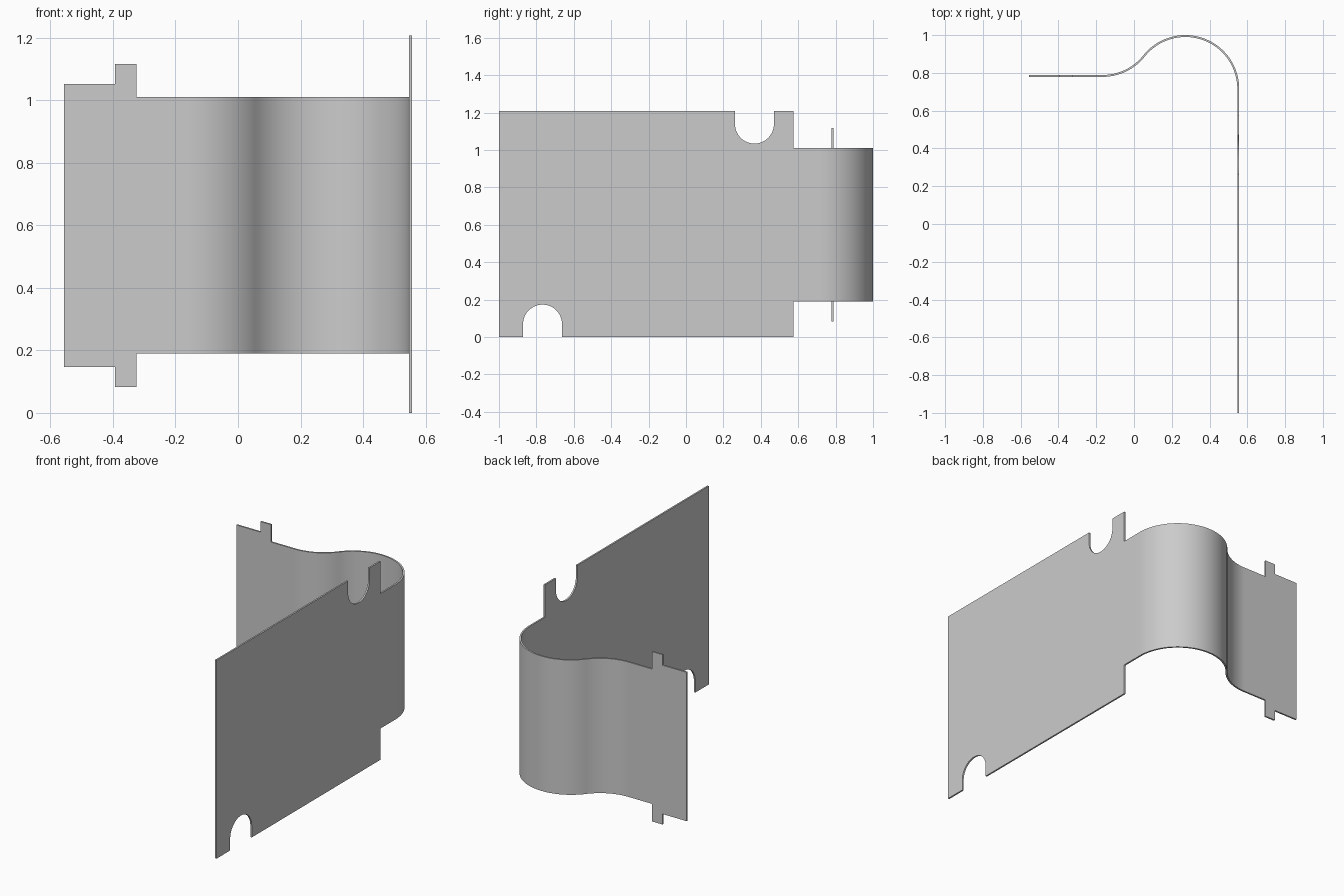
import bpy
import bmesh
from math import pi, cos, sin, atan2, sqrt
from mathutils import Vector

cube = bpy.data.objects.get("Cube")
if cube:
    bpy.data.objects.remove(cube)

THICK = 0.01
HEIGHT = 1.207

grey = bpy.data.materials.new("sheet_grey")
grey.use_nodes = True
colour = (0.6, 0.6, 0.6, 1)
grey.diffuse_color = colour
grey.node_tree.nodes["Principled BSDF"].inputs["Base Color"].default_value = colour


def extrude_outline(name, points, depth):
    """Make a solid by pushing a closed 3D outline along a vector."""
    bm = bmesh.new()
    face = bm.faces.new([bm.verts.new(p) for p in points])
    geom = bmesh.ops.extrude_face_region(bm, geom=[face])["geom"]
    moved = [g for g in geom if isinstance(g, bmesh.types.BMVert)]
    bmesh.ops.translate(bm, verts=moved, vec=Vector(depth))
    bmesh.ops.recalc_face_normals(bm, faces=bm.faces)
    mesh = bpy.data.meshes.new(name)
    bm.to_mesh(mesh)
    bm.free()
    mesh.materials.append(grey)
    obj = bpy.data.objects.new(name, mesh)
    bpy.context.collection.objects.link(obj)
    bpy.ops.object.select_all(action='DESELECT')
    obj.select_set(True)
    bpy.context.view_layer.objects.active = obj
    bpy.ops.object.shade_smooth_by_angle(angle=pi / 6)
    return obj


def arc(cx, cy, r, a0, a1, n=32):
    return [(cx + r * cos(a0 + (a1 - a0) * i / n),
             cy + r * sin(a0 + (a1 - a0) * i / n)) for i in range(n + 1)]


# Flat panel with a round-ended notch in each long edge
right = 0.557
panel_end = 0.575
notch_r, notch_depth = 0.104, 0.069
outline = [(-1, 0)]
outline += [(-0.871, 0)] + arc(-0.767, notch_depth, notch_r, pi, 0) + [(-0.663, 0)]
outline += [(panel_end, 0), (panel_end, HEIGHT), (0.47, HEIGHT)]
outline += arc(0.366, HEIGHT - notch_depth, notch_r, 0, -pi) + [(0.262, HEIGHT)]
outline += [(-1, HEIGHT)]
extrude_outline("side_panel", [(right - THICK, y, z) for y, z in outline], (THICK, 0, 0))

# Curved band: straight lead-in, large bend, then reverse bend into the flange
half = THICK / 2
bend_r = 0.28
flange_y = 0.784
cx, cy = right - half - bend_r, 1 - half - bend_r
ry = flange_y + bend_r
rx = cx - sqrt((2 * bend_r) ** 2 - (ry - cy) ** 2)
swing = atan2(ry - cy, rx - cx)
flange_end = -0.325


def band_side(offset):
    side = [(right - half + offset, panel_end)]
    side += arc(cx, cy, bend_r + offset, 0, swing, 48)
    side += arc(rx, ry, bend_r - offset, swing - pi, -pi / 2)[1:]
    return side + [(flange_end, flange_y + offset)]


band = band_side(half) + band_side(-half)[::-1]
band_low, band_high = 0.19, 1.01
extrude_outline("curved_band", [(x, y, band_low) for x, y in band],
                (0, 0, band_high - band_low))

# End flange with a tab at top and bottom
tab_x, end_x = -0.394, -0.557
lower = [(end_x, 0.147), (tab_x, 0.147), (tab_x, 0.083), (flange_end, 0.083)]
upper = [(flange_end, 1.116), (tab_x, 1.116), (tab_x, 1.052), (end_x, 1.052)]
extrude_outline("end_flange", [(x, flange_y - half, z) for x, z in lower + upper],
                (0, THICK, 0))
